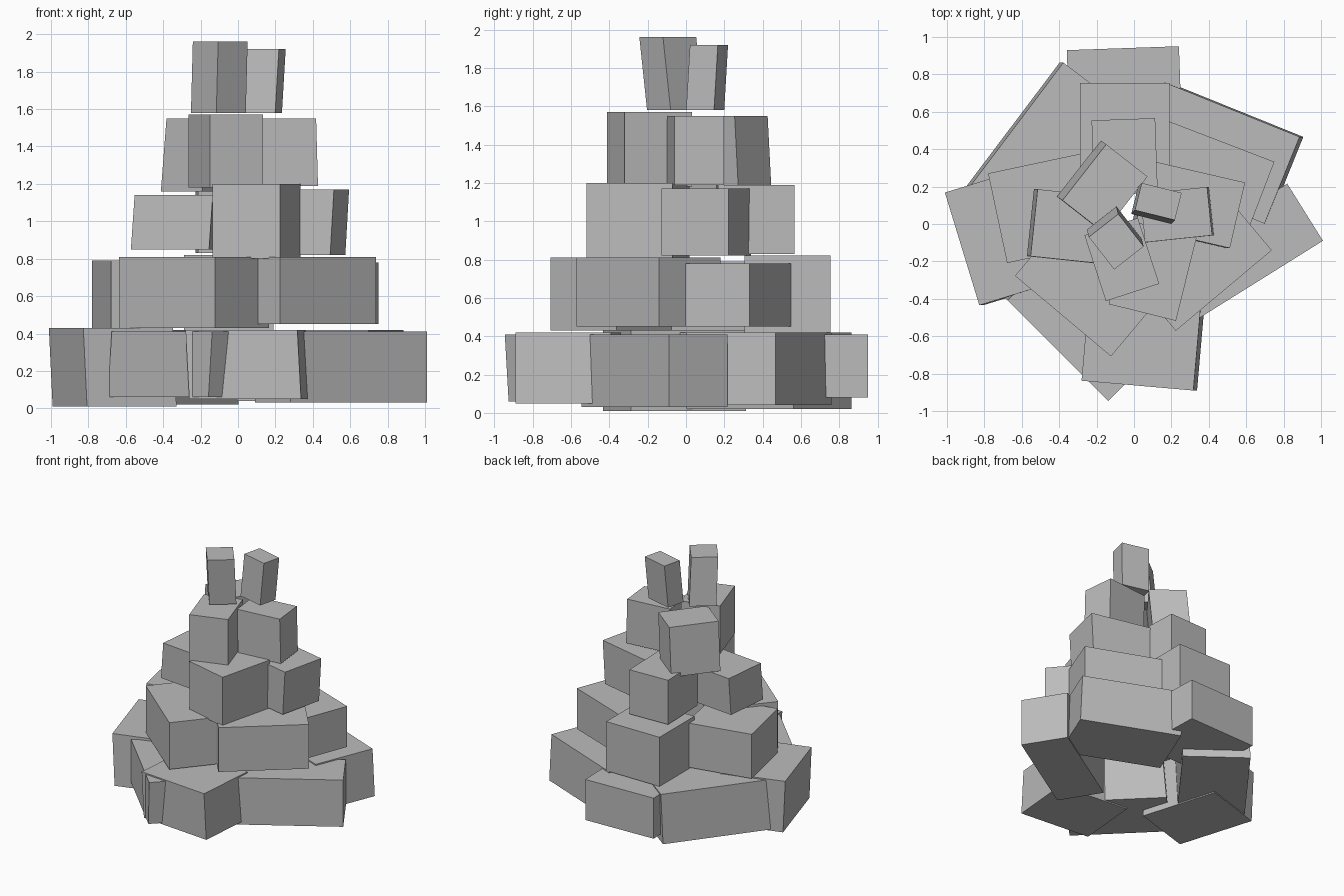
import bpy
from math import radians
from mathutils import Matrix, Vector

default_cube = bpy.data.objects.get("Cube")
if default_cube:
    bpy.data.objects.remove(default_cube, do_unlink=True)

stone = bpy.data.materials.new("grey stone")
stone.use_nodes = True
grey = (0.5, 0.5, 0.5, 1)
stone.diffuse_color = grey
stone.node_tree.nodes["Principled BSDF"].inputs["Base Color"].default_value = grey


def add_block(name, centre, size, yaw, heights, lean=(0, 0)):
    """Add one rough stone block; lean is how far its top shifts against its base."""
    bottom, top = heights
    height = top - bottom
    bpy.ops.mesh.primitive_cube_add(size=1)
    block = bpy.context.object
    block.name = name
    block.data.name = name

    # A sheared box stands in for the small tilt of each stone
    scale = Matrix.Diagonal((size[0], size[1], height, 1))
    shear = Matrix.Identity(4)
    shear[0][2] = lean[0] / height
    shear[1][2] = lean[1] / height
    turn = Matrix.Rotation(radians(yaw), 4, "Z")
    place = Matrix.Translation(Vector((centre[0], centre[1], (bottom + top) / 2)))
    block.data.transform(place @ shear @ turn @ scale)
    block.data.materials.append(stone)
    return block


# Bottom ring, seven wide stones
add_block("base_right_stone", (.55, -.165), (.86, .36), 32, (.03, .41))
add_block("base_back_right_stone", (.44, .38), (.78, .5), -22, (.04, .42), lean=(-.02, 0))
add_block("base_back_stone", (-.05, .665), (.6, .55), 2, (.08, .41))
add_block("base_back_left_stone", (-.45, .365), (.87, .5), 53, (.02, .42), lean=(.02, 0))
add_block("base_left_stone", (-.67, -.06), (.63, .5), -73, (.01, .43), lean=(-.02, 0))
add_block("base_front_left_stone", (-.24, -.49), (.76, .5), -45, (.06, .41), lean=(.02, -.02))
add_block("base_front_stone", (.05, -.615), (.6, .5), -5, (.05, .42), lean=(-.02, 0))

# Second ring, five stones
add_block("second_back_stone", (-.05, .53), (.48, .45), 0, (.42, .82))
add_block("second_back_right_stone", (.39, .23), (.6, .45), -21, (.45, .78))
add_block("second_front_right_stone", (.345, -.195), (.67, .42), 40, (.45, .81))
add_block("second_front_left_stone", (-.235, -.32), (.67, .45), -40, (.43, .81))
add_block("second_left_stone", (-.475, .085), (.49, .52), -78, (.43, .79))

# Third ring, four stones
add_block("third_back_stone", (-.05, .36), (.34, .4), 2, (.83, 1.19))
add_block("third_right_stone", (.29, .105), (.52, .36), -13, (.82, 1.17), lean=(.02, 0))
add_block("third_front_stone", (.1, -.25), (.37, .46), -14, (.8, 1.2))
add_block("third_left_stone", (-.335, -.015), (.42, .36), -6, (.85, 1.14), lean=(.02, 0))

# Fourth ring, three stones
add_block("fourth_back_left_stone", (-.17, .2), (.38, .28), 52, (1.16, 1.55), lean=(.03, -.02))
add_block("fourth_right_stone", (.23, .05), (.36, .26), 6, (1.19, 1.55), lean=(-.01, 0))
add_block("fourth_front_stone", (-.065, -.19), (.3, .37), 18, (1.18, 1.57))

# Two upright stones on the peak
add_block("peak_right_stone", (.12, .11), (.22, .15), -14, (1.58, 1.92), lean=(.02, .02))
add_block("peak_left_stone", (-.1, -.075), (.2, .22), 38, (1.58, 1.96), lean=(.01, -.04))
